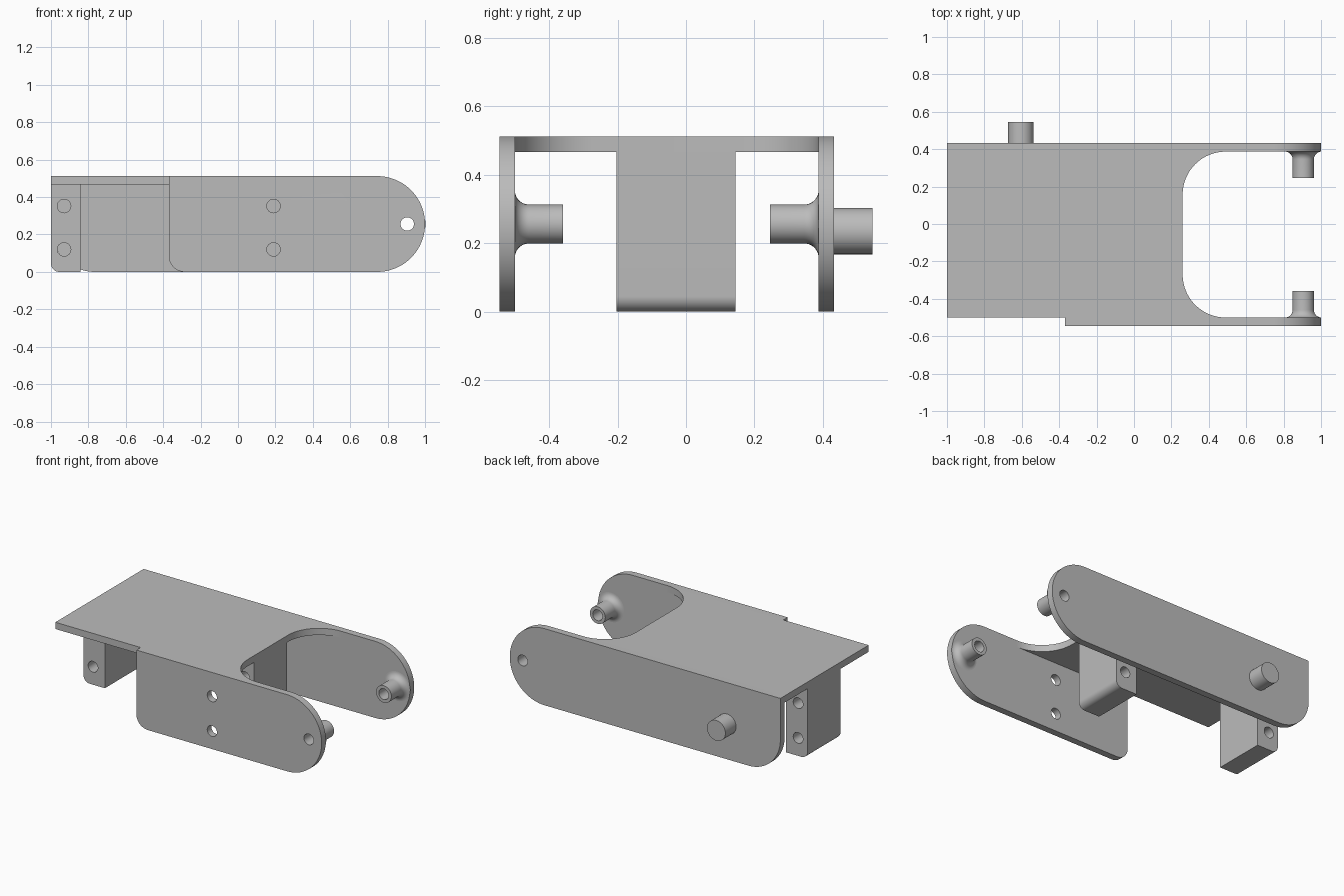
import bpy, bmesh
from math import sin, cos, pi, radians
from mathutils import Vector, Matrix

if "Cube" in bpy.data.objects:
    bpy.data.objects.remove(bpy.data.objects["Cube"])

grey = bpy.data.materials.new("plain grey")
grey.use_nodes = True
grey.diffuse_color = (0.5, 0.5, 0.5, 1)
grey.node_tree.nodes["Principled BSDF"].inputs["Base Color"].default_value = grey.diffuse_color

HEIGHT, THICK = 0.512, 0.045
MID = HEIGHT / 2
FRONT_IN, BACK_IN = -0.5, 0.387      # inner faces of the side plates
UNDER = HEIGHT - THICK               # underside of the top plate
HOLE, PIVOT_X = 0.036, 0.905


def finish(name, bm, smooth=True):
    bmesh.ops.remove_doubles(bm, verts=bm.verts, dist=0.0002)
    bmesh.ops.recalc_face_normals(bm, faces=bm.faces)
    mesh = bpy.data.meshes.new(name)
    bm.to_mesh(mesh)
    bm.free()
    mesh.materials.append(grey)
    obj = bpy.data.objects.new(name, mesh)
    bpy.context.collection.objects.link(obj)
    bpy.ops.object.select_all(action='DESELECT')
    obj.select_set(True)
    bpy.context.view_layer.objects.active = obj
    bpy.ops.object.shade_smooth_by_angle(angle=radians(30))
    return obj


def rounded(corners, steps=20):
    """Outline through (x, y, radius) corners, each right angle rounded."""
    out = []
    for i, (x, y, r) in enumerate(corners):
        p = Vector((x, y))
        if r == 0:
            out.append(p)
            continue
        a = (Vector(corners[i - 1][:2]) - p).normalized() * r
        b = (Vector(corners[(i + 1) % len(corners)][:2]) - p).normalized() * r
        for k in range(steps + 1):
            t = k / steps * pi / 2
            out.append(p + a * (1 - sin(t)) + b * (1 - cos(t)))
    return [p for i, p in enumerate(out) if (p - out[i - 1]).length > 1e-4]


def circle(x, y, r, n=32):
    return [Vector((x + r * cos(2 * pi * k / n), y + r * sin(2 * pi * k / n))) for k in range(n)]


def slab(name, corners, lo, hi, holes=(), upright=True):
    """Rounded outline with round holes, extruded along y (upright) or z."""
    curve = bpy.data.curves.new(name, 'CURVE')
    curve.dimensions, curve.fill_mode = '2D', 'BOTH'
    curve.extrude = (hi - lo) / 2
    for loop in [rounded(corners)] + [circle(x, y, HOLE) for x, y in holes]:
        spline = curve.splines.new('POLY')
        spline.points.add(len(loop) - 1)
        for point, p in zip(spline.points, loop):
            point.co = (p.x, p.y, 0, 1)
        spline.use_cyclic_u = True
    temp = bpy.data.objects.new(name + " outline", curve)
    bm = bmesh.new()
    mesh = temp.to_mesh()
    bm.from_mesh(mesh)
    temp.to_mesh_clear()
    bpy.data.objects.remove(temp)
    bpy.data.curves.remove(curve)
    mid = (lo + hi) / 2
    if upright:
        move = Matrix.Translation((0, mid, 0)) @ Matrix.Rotation(pi / 2, 4, 'X')
    else:
        move = Matrix.Translation((0, 0, mid))
    bm.transform(move)
    return finish(name, bm)


def lathe(name, profile, x, y, z, direction):
    """Spin a (radius, distance) profile about an axis along y."""
    bm = bmesh.new()
    verts = [bm.verts.new((r, d * direction, 0)) for r, d in profile]
    edges = [bm.edges.new(pair) for pair in zip(verts, verts[1:])]
    bmesh.ops.spin(bm, geom=verts + edges, cent=(0, 0, 0), axis=(0, 1, 0),
                   angle=2 * pi, steps=32, use_duplicate=False)
    bm.transform(Matrix.Translation((x, y, z)))
    return finish(name, bm)


# Top plate with the rounded cutout between the arms
R = 0.23
slab("top_plate", [(-1, FRONT_IN, 0), (0.26 + R, FRONT_IN, 0), (0.26, FRONT_IN, R),
                   (0.26, BACK_IN, R), (0.26 + R, BACK_IN, 0), (-1, BACK_IN, 0)],
     UNDER, HEIGHT, upright=False)


# Side plates ending in round arms
def side_plate(name, left, corner, lo, holes):
    slab(name, [(left, 0, corner), (1, 0, MID), (1, HEIGHT, MID), (left, HEIGHT, 0)],
         lo, lo + THICK, holes)


pivot = (PIVOT_X, MID)
screw_heights = (0.12, 0.352)
side_plate("front_side_plate", -0.37, 0.085, FRONT_IN - THICK,
           [pivot] + [(0.19, z) for z in screw_heights])
side_plate("back_side_plate", -1, 0.235, BACK_IN, [pivot])

# Mounting blocks under the top plate, drilled through
for name, outer, inner in (("left_block", -1, -0.842), ("middle_block", 0.26, 0.102)):
    hole_x = outer + (0.07 if inner > outer else -0.07)
    slab(name, [(outer, 0, 0.045), (inner, 0, 0), (inner, UNDER, 0), (outer, UNDER, 0)],
         -0.203, 0.145, [(hole_x, z) for z in screw_heights])

# Hollow pivot bosses with a flared foot
FOOT, BOSS, LENGTH = 0.041, 0.057, 0.141
flare = [(BOSS + FOOT * (1 - sin(t)), FOOT * (1 - cos(t)))
         for t in (k / 10 * pi / 2 for k in range(11))]
boss = flare + [(BOSS, LENGTH), (HOLE, LENGTH), (HOLE, 0)]
lathe("front_pivot_boss", boss, PIVOT_X, FRONT_IN, MID, 1)
lathe("back_pivot_boss", boss, PIVOT_X, BACK_IN, MID, -1)

# Solid pin on the outside of the back plate
lathe("back_pin", [(0.068, 0), (0.068, 0.113), (0, 0.113)],
      -0.605, BACK_IN + THICK, 0.235, 1)
